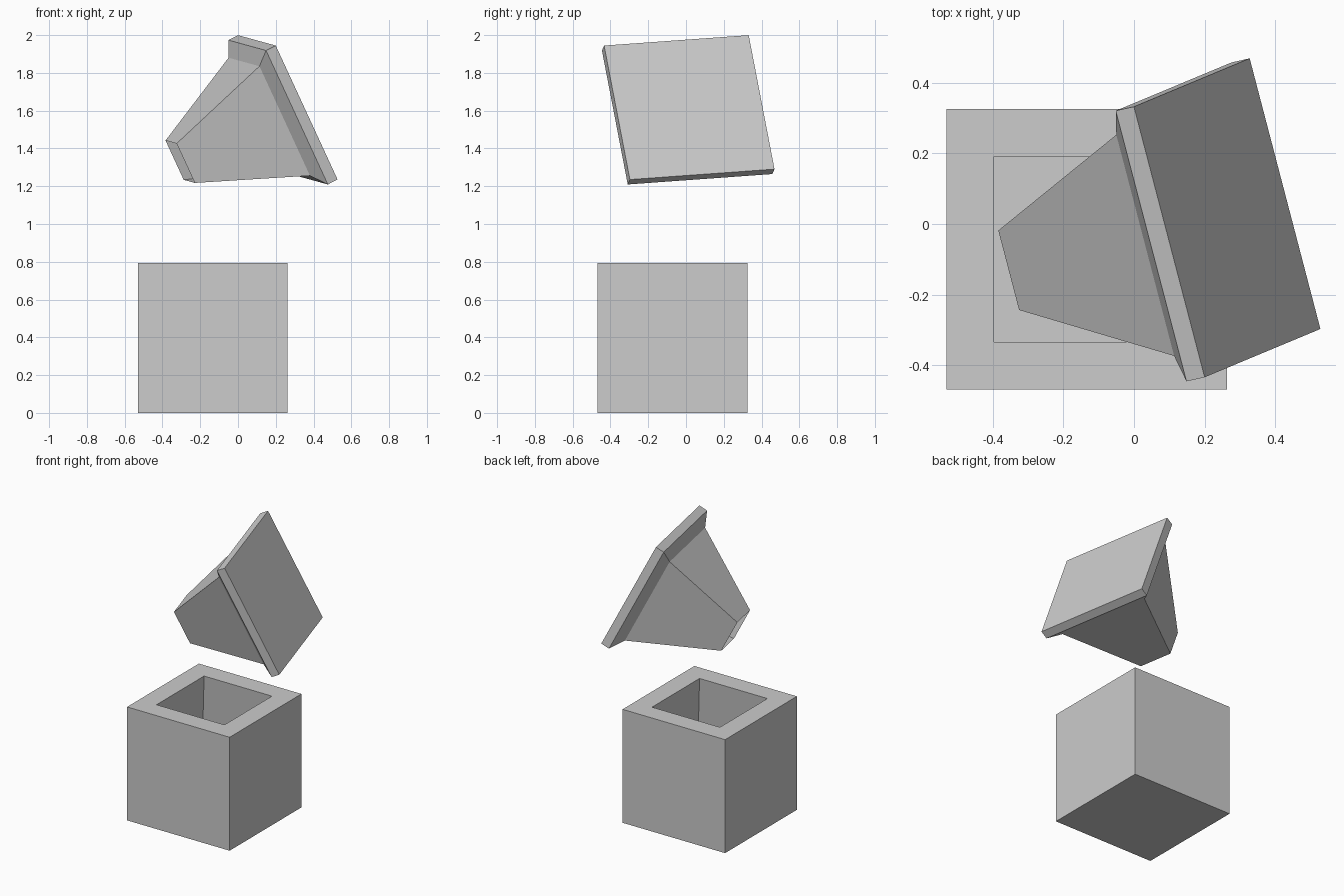
import bpy
import bmesh
from mathutils import Matrix, Vector

cube = bpy.data.objects.get("Cube")
if cube:
    bpy.data.objects.remove(cube, do_unlink=True)

# One plain grey for everything
GREY = (0.604, 0.604, 0.604, 1.0)
grey = bpy.data.materials.new("plain_grey")
grey.use_nodes = True
grey.diffuse_color = GREY
grey.node_tree.nodes["Principled BSDF"].inputs["Base Color"].default_value = GREY


def square_stack(name, profile, matrix, close_start):
    """Skin a stack of square rings, each given as (half width, height)."""
    bm = bmesh.new()
    rings = [[bm.verts.new((sx * half, sy * half, z))
              for sx, sy in ((-1, -1), (1, -1), (1, 1), (-1, 1))]
             for half, z in profile]
    for low, high in zip(rings, rings[1:]):
        for i in range(4):
            j = (i + 1) % 4
            bm.faces.new((low[i], low[j], high[j], high[i]))
    if close_start:
        bm.faces.new(rings[0][::-1])
    bm.faces.new(rings[-1])
    mesh = bpy.data.meshes.new(name)
    bm.to_mesh(mesh)
    bm.free()
    mesh.materials.append(grey)
    obj = bpy.data.objects.new(name, mesh)
    obj.matrix_world = matrix
    bpy.context.collection.objects.link(obj)
    return obj


# Box: outer walls, flat rim, then a cavity that widens slightly downwards
square_stack("box",
             [(0.3965, 0), (0.3965, 0.793), (0.2625, 0.793), (0.32, 0.12)],
             Matrix.Translation((-0.1335, -0.0715, 0)), True)

# Lid: hollow tapered plug with an open tip, sloped collar and square plate,
# floating tilted above the box
across = Vector((0.2, -0.765, -0.055)).normalized()
normal = across.cross(Vector((0.327, 0.14, -0.71))).normalized()
down = normal.cross(across)
tilt = Matrix((across, down, normal)).transposed().to_4x4()
square_stack("lid",
             [(0.1165, -0.651), (0.324, -0.112), (0.3965, -0.0587), (0.3965, 0)],
             Matrix.Translation((0.2635, 0.0175, 1.6175)) @ tilt, False)
